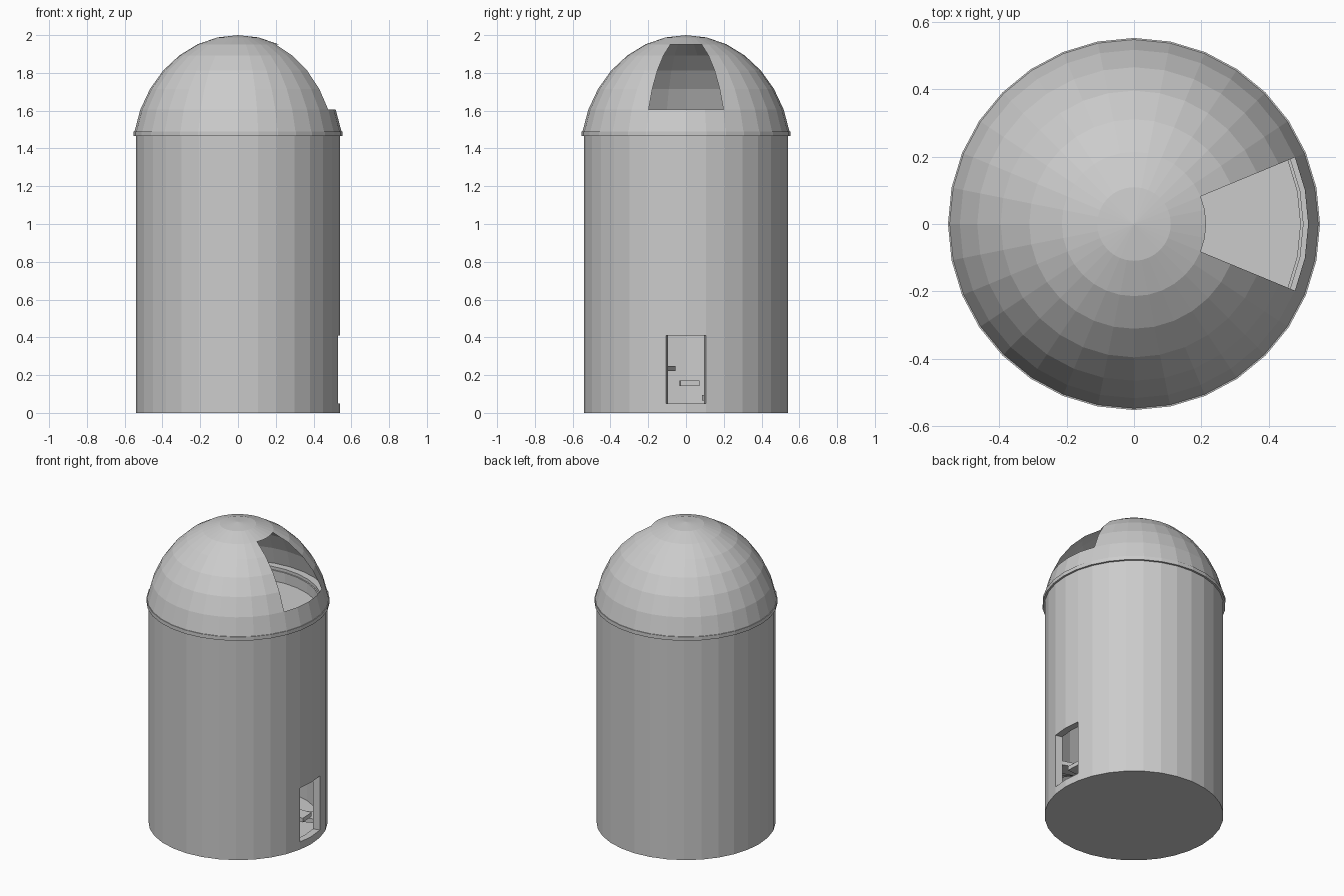
import bpy, bmesh, math

if "Cube" in bpy.data.objects:
    bpy.data.objects.remove(bpy.data.objects["Cube"])

N = 32
STEP = 2 * math.pi / N

grey = bpy.data.materials.new("light_grey")
grey.diffuse_color = (0.6, 0.6, 0.6, 1)
grey.use_nodes = True
grey.node_tree.nodes["Principled BSDF"].inputs["Base Color"].default_value = grey.diffuse_color


def finish(name, bm):
    me = bpy.data.meshes.new(name)
    bm.to_mesh(me)
    bm.free()
    ob = bpy.data.objects.new(name, me)
    me.materials.append(grey)
    bpy.context.collection.objects.link(ob)
    return ob


def lathe(name, profile, gap_rows=(), gap_segs=(), closed=False):
    """Revolve (radius, z) points; leave out faces in the given rows and segments."""
    bm = bmesh.new()
    rings = []
    for r, z in profile:
        if r < 1e-6:
            rings.append([bm.verts.new((0, 0, z))] * N)
        else:
            rings.append([bm.verts.new((r * math.cos(i * STEP), r * math.sin(i * STEP), z))
                          for i in range(N)])
    rows = len(rings) if closed else len(rings) - 1
    for k in range(rows):
        a, b = rings[k], rings[(k + 1) % len(rings)]
        for i in range(N):
            if k in gap_rows and i in gap_segs:
                continue
            j = (i + 1) % N
            quad = list(dict.fromkeys([a[i], a[j], b[j], b[i]]))
            bm.faces.new(quad)
    return finish(name, bm)


# tower wall with doorway, two facets wide
wall = lathe("tower_wall", [(0.54, 0), (0.54, 0.05), (0.54, 0.41), (0.54, 1.47)],
             gap_rows=[1], gap_segs=[0, N - 1])
sol = wall.modifiers.new("thickness", "SOLIDIFY")
sol.thickness = 0.046
sol.offset = -1

# ground slab and upper floor
for name, z0, z1 in (("ground_floor", 0.0, 0.02), ("upper_floor", 1.38, 1.40)):
    lathe(name, [(0, z0), (0.496, z0), (0.496, z1), (0, z1)])

# collar ring under the dome
lathe("dome_collar", [(0.502, 1.465), (0.5525, 1.465), (0.5525, 1.49), (0.502, 1.49)],
      closed=True)

# dome with viewing slit, four facets wide
dome = [(0.56 * math.sin(k * math.pi / 16), 1.36 + 0.64 * math.cos(k * math.pi / 16))
        for k in range(7, -1, -1)]
lathe("dome", dome, gap_rows=[1, 2, 3, 4], gap_segs=[0, 1, N - 2, N - 1])

# stair treads climbing round the inside of the wall
bm = bmesh.new()
for s in range(17):
    a = math.radians(22.5 - 20 * s)
    z = 0.08 + 0.077 * s
    c, d = math.cos(a), math.sin(a)
    res = bmesh.ops.create_cube(bm, size=1)
    for v in res["verts"]:
        u = 0.42 + v.co.x * 0.15
        w = v.co.y * 0.10
        v.co = (u * c - w * d, u * d + w * c, z + v.co.z * 0.027)
finish("stair_treads", bm)
